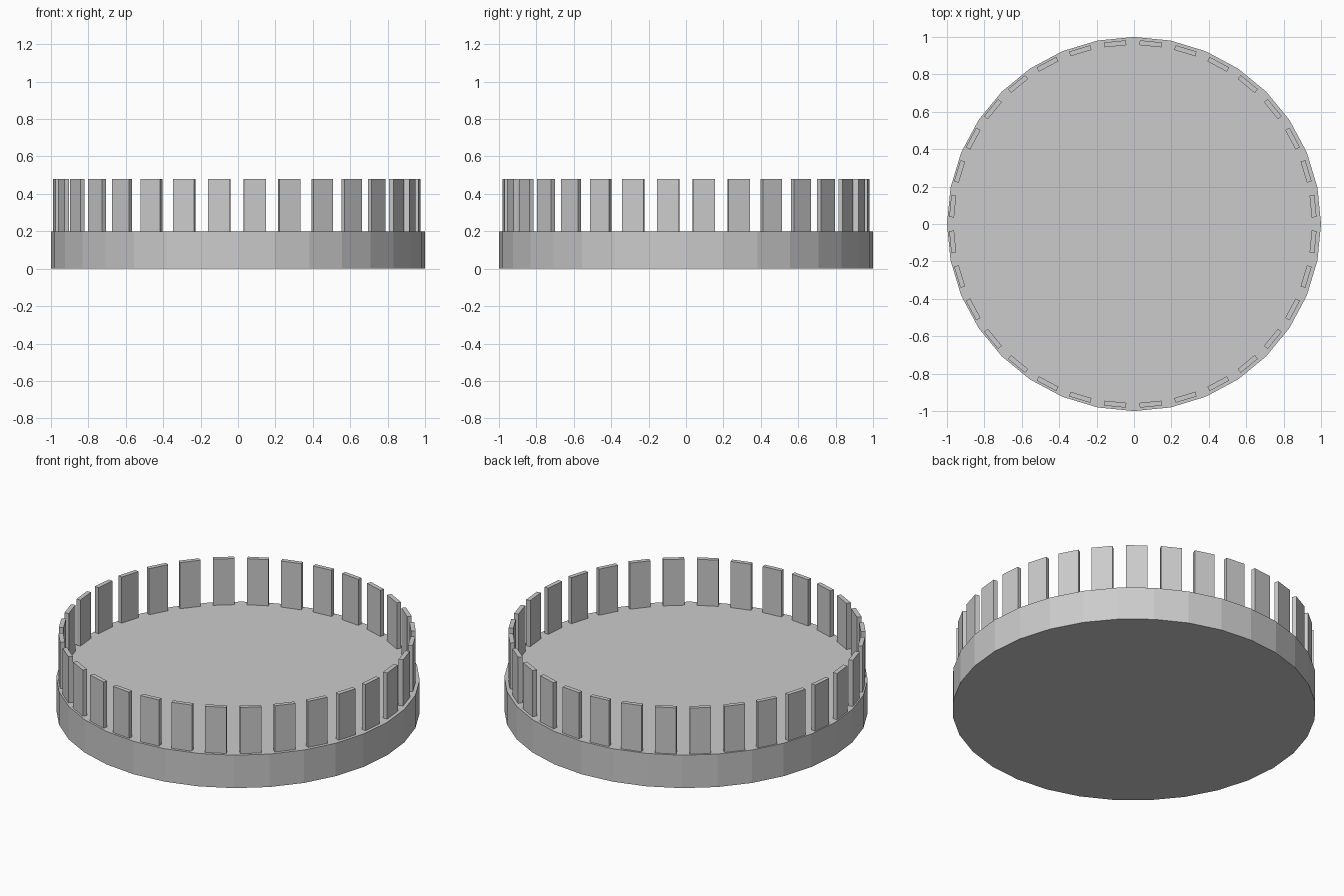
import bpy, math

if "Cube" in bpy.data.objects:
    bpy.data.objects.remove(bpy.data.objects["Cube"])

SIDES = 32
BASE_H, TOP = 0.2, 0.48

# Low round base
bpy.ops.mesh.primitive_cylinder_add(vertices=SIDES, radius=1, depth=BASE_H,
                                    location=(0, 0, BASE_H / 2))
bpy.context.object.name = "round_base"

# Ring of upright slats, one above each flat side of the base
W, T, R = 0.118, 0.026, 0.968
for i in range(SIDES):
    a = math.tau * (i + 0.5) / SIDES
    bpy.ops.mesh.primitive_cube_add(
        size=1, location=(R * math.cos(a) - 0.006, R * math.sin(a), (BASE_H + TOP) / 2),
        rotation=(0, 0, a))
    slat = bpy.context.object
    slat.name = f"slat_{i + 1}"
    slat.scale = (T, W, TOP - BASE_H)
